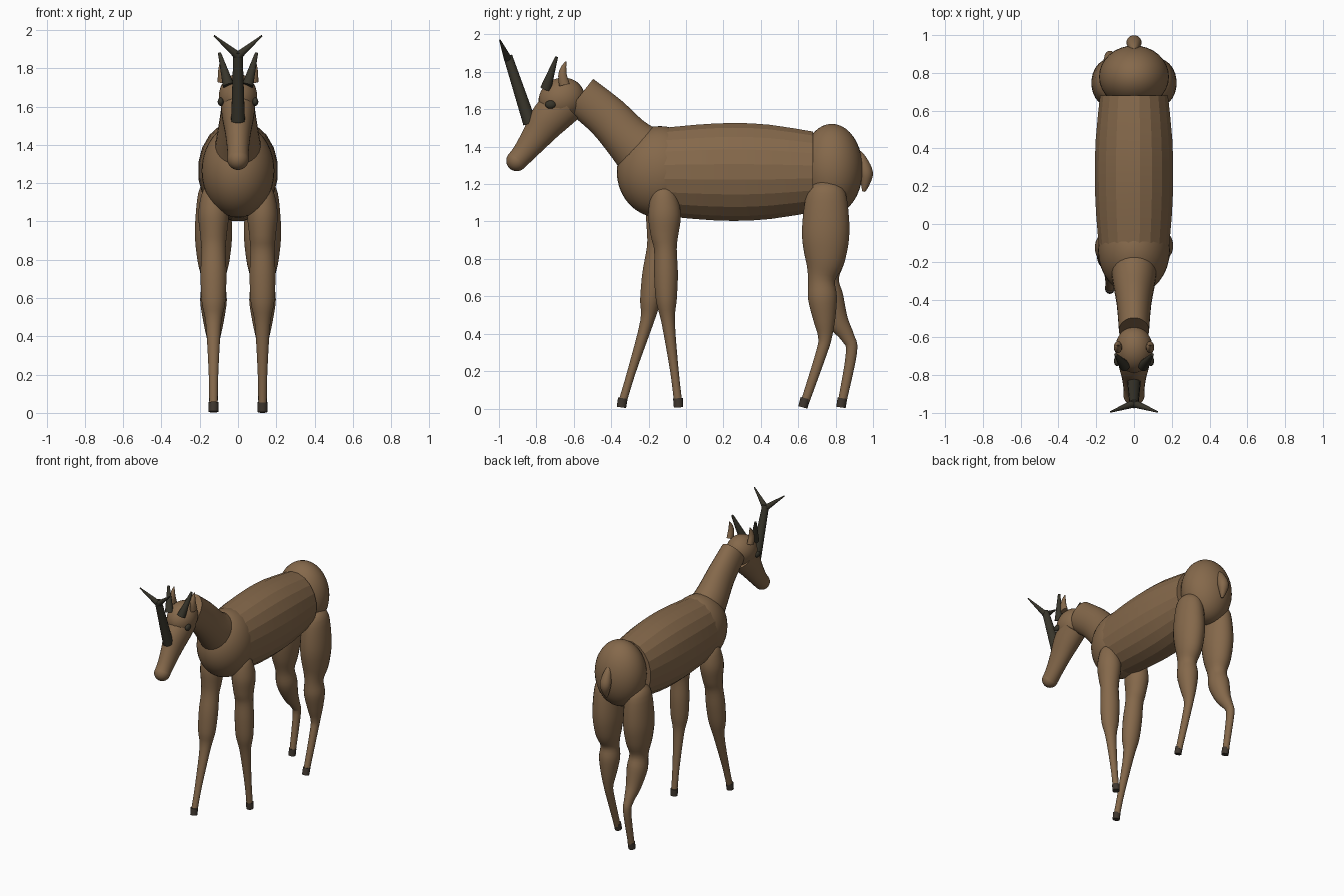
import bpy, bmesh, math
from mathutils import Vector, Matrix

if "Cube" in bpy.data.objects:
    bpy.data.objects.remove(bpy.data.objects["Cube"])


def material(name, rgb):
    m = bpy.data.materials.new(name)
    m.use_nodes = True
    m.diffuse_color = (*rgb, 1)
    bsdf = m.node_tree.nodes["Principled BSDF"]
    bsdf.inputs["Base Color"].default_value = (*rgb, 1)
    bsdf.inputs["Roughness"].default_value = 0.8
    return m


HIDE = material("brown hide", (0.235, 0.14, 0.07))
HORN = material("dark horn", (0.04, 0.036, 0.024))
HOOF = material("dark hoof", (0.05, 0.038, 0.028))


def finish(name, bm, mat, angle=50):
    bmesh.ops.recalc_face_normals(bm, faces=bm.faces)
    mesh = bpy.data.meshes.new(name)
    bm.to_mesh(mesh)
    bm.free()
    mesh.materials.append(mat)
    ob = bpy.data.objects.new(name, mesh)
    bpy.context.collection.objects.link(ob)
    bpy.ops.object.select_all(action="DESELECT")
    ob.select_set(True)
    bpy.context.view_layer.objects.active = ob
    bpy.ops.object.shade_smooth_by_angle(angle=math.radians(angle))
    return ob


def ellipsoid(name, centre, radii, mat=HIDE, tilt=0):
    bm = bmesh.new()
    bmesh.ops.create_uvsphere(bm, u_segments=32, v_segments=20, radius=1)
    bm.transform(Matrix.Translation(centre) @ Matrix.Rotation(tilt, 4, "X")
                 @ Matrix.Diagonal((*radii, 1)))
    return finish(name, bm, mat)


def cone(name, start, end, r1, r2, mat, sides=16):
    p, q = Vector(start), Vector(end)
    bm = bmesh.new()
    bmesh.ops.create_cone(bm, cap_ends=True, segments=sides, radius1=r1,
                          radius2=r2, depth=(q - p).length)
    turn = (q - p).to_track_quat("Z", "Y").to_matrix().to_4x4()
    bm.transform(Matrix.Translation((p + q) / 2) @ turn)
    return finish(name, bm, mat)


def spline(rows, steps):
    """Smooth the rows with a Catmull-Rom curve."""
    rows = [Vector(r) for r in rows]
    out = []
    for i in range(len(rows) - 1):
        a, b, c = rows[max(i - 1, 0)], rows[i], rows[i + 1]
        d = rows[min(i + 2, len(rows) - 1)]
        for k in range(steps):
            t = k / steps
            out.append(b + (c - a) * t / 2 + (a - b * 2.5 + c * 2 - d / 2) * t * t
                       + (b * 1.5 - a / 2 - c * 1.5 + d / 2) * t ** 3)
    return out + [rows[-1]]


def loft(name, rows, x=0, sides=24, steps=4, angle=50, mat=HIDE):
    """Skin rings given as (y, z, half width, half depth)."""
    rows = spline(rows, steps)
    bm = bmesh.new()
    rings = []
    for i, (y, z, rx, rd) in enumerate(rows):
        along = rows[min(i + 1, len(rows) - 1)] - rows[max(i - 1, 0)]
        across = Vector((0, -along[1], along[0])).normalized()
        ring = []
        for k in range(sides):
            t = math.tau * (k + 0.5) / sides
            ring.append(bm.verts.new(Vector((x + rx * math.cos(t), y, z))
                                     + across * rd * math.sin(t)))
        rings.append(ring)
    for r, s in zip(rings, rings[1:]):
        for k in range(sides):
            j = (k + 1) % sides
            bm.faces.new((r[k], r[j], s[j], s[k]))
    bm.faces.new(rings[0])
    bm.faces.new(rings[-1])
    return finish(name, bm, mat, angle)


# Trunk: long faceted barrel closed by rounded chest and rump
loft("body", [(-.15, 1.265, .185, .235), (.05, 1.265, .203, .255),
              (.25, 1.265, .21, .265), (.45, 1.265, .205, .255),
              (.68, 1.265, .182, .218)], sides=20, steps=2, angle=10)
ellipsoid("chest", (0, -.14, 1.265), (.19, .23, .245))
ellipsoid("rump", (0, .78, 1.28), (.185, .165, .242))
loft("tail", [(.92, 1.37, .015, .015), (.94, 1.33, .03, .028),
              (.962, 1.26, .04, .038), (.958, 1.2, .025, .024),
              (.95, 1.16, .008, .008)], sides=16)

# Neck and head
loft("neck", [(-.565, 1.675, .08, .112), (-.42, 1.557, .092, .118),
              (-.29, 1.42, .115, .135), (-.12, 1.27, .14, .2)])
ellipsoid("skull", (0, -.665, 1.655), (.1, .125, .112), tilt=.4)
loft("muzzle", [(-.65, 1.63, .092, .11), (-.73, 1.55, .084, .103),
                (-.8, 1.455, .066, .08), (-.865, 1.37, .056, .062),
                (-.905, 1.325, .055, .056)])
ellipsoid("nose_tip", (0, -.905, 1.325), (.056, .056, .056))

# Paired features of the head
for side, word in ((1, "left"), (-1, "right")):
    ellipsoid(word + "_eye", (side * .09, -.725, 1.625), (.016, .028, .022), HORN)
    cone(word + "_brow_horn", (side * .05, -.75, 1.71),
         (side * .097, -.692, 1.88), .03, .008, HORN)
    loft(word + "_ear", [(-.65, 1.73, .022, .03), (-.66, 1.78, .02, .024),
                         (-.655, 1.82, .013, .016), (-.642, 1.855, .003, .003)],
         x=side * .085, sides=12)
    cone(word + "_fork_prong", (0, -.95, 1.865),
         (side * .125, -.995, 1.97), .022, .004, HORN)
cone("nose_horn", (0, -.835, 1.525), (0, -.953, 1.885), .036, .024, HORN)

# Legs: shared rings of (z, half width, half depth), one stride path per leg
FRONT = [(1.19, .03, .03), (1.15, .06, .065), (1.04, .08, .088),
         (.93, .07, .075), (.85, .064, .061), (.72, .068, .064),
         (.58, .062, .056), (.46, .04, .036), (.2, .025, .023), (.04, .022, .022)]
HIND = [(1.21, .04, .05), (1.15, .08, .105), (.95, .098, .128),
        (.8, .085, .108), (.69, .062, .073), (.59, .07, .078),
        (.47, .052, .058), (.38, .033, .037), (.3, .027, .03), (.04, .022, .023)]
STRIDES = {
    "front_left": (FRONT, 1, (-.12, -.12, -.115, -.115, -.11, -.107,
                              -.105, -.095, -.062, -.043)),
    "front_right": (FRONT, -1, (-.12, -.12, -.125, -.135, -.15, -.17,
                                -.19, -.21, -.29, -.338)),
    "hind_left": (HIND, 1, (.75, .75, .747, .743, .725, .73,
                            .74, .743, .725, .638)),
    "hind_right": (HIND, -1, (.75, .75, .747, .745, .745, .765,
                              .81, .865, .885, .836)),
}
for word, (rings, side, path) in STRIDES.items():
    x = side * .128
    loft(word + "_leg", [(y, *ring) for y, ring in zip(path, rings)], x=x)
    foot, slope = path[-1], (path[-1] - path[-2]) * .15
    cone(word + "_hoof", (x, foot + slope, .006), (x, foot, .055), .025, .026, HOOF)
